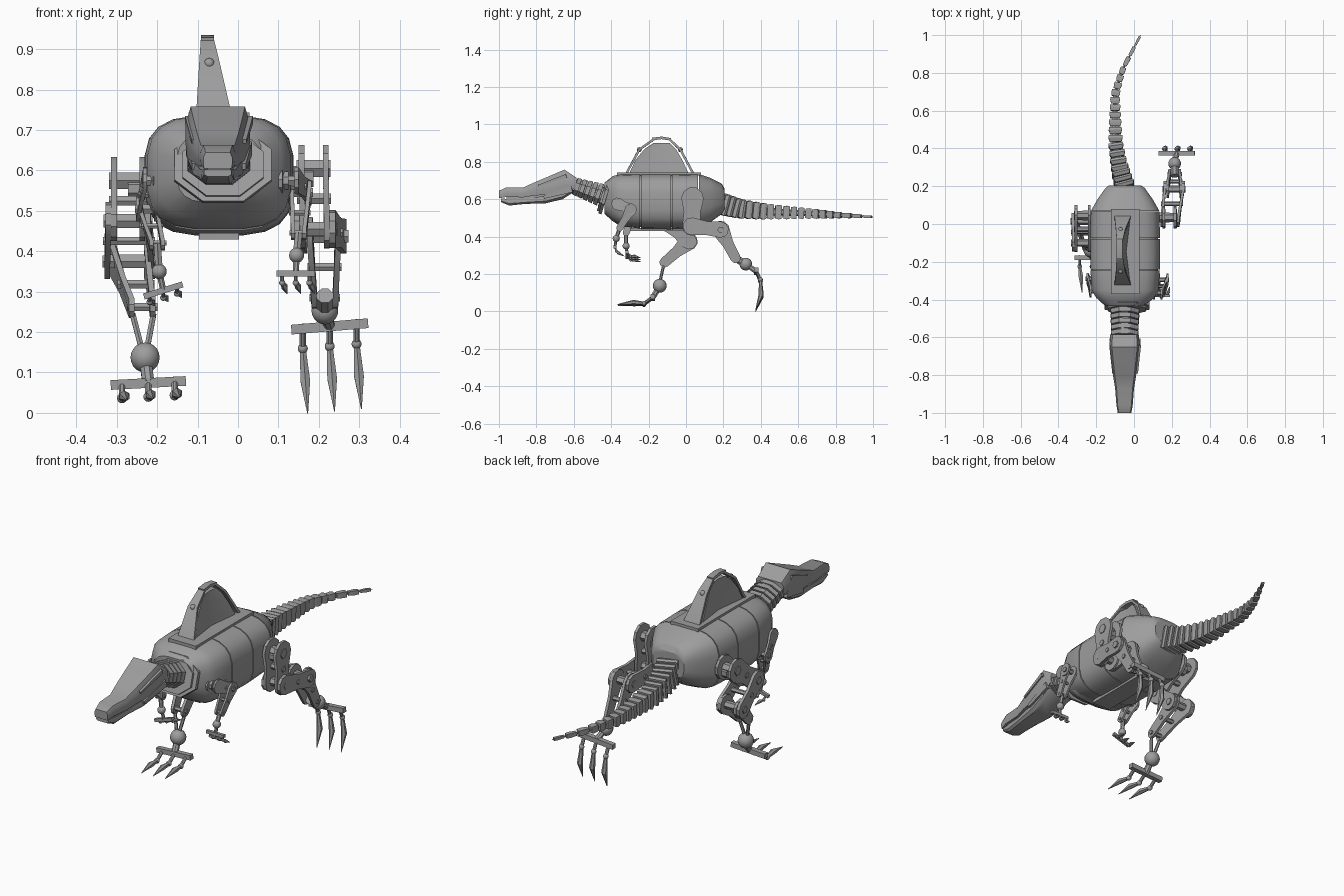
import bpy, bmesh, math
from mathutils import Vector as V

cube = bpy.data.objects.get("Cube")
if cube:
    bpy.data.objects.remove(cube)

steel = bpy.data.materials.new("grey steel")
steel.use_nodes = True
GREY = (0.34, 0.34, 0.34, 1)
steel.diffuse_color = GREY
steel.node_tree.nodes["Principled BSDF"].inputs["Base Color"].default_value = GREY
CX = -0.047  # centre line of body
made = []


def finish(name, bm):
    bmesh.ops.recalc_face_normals(bm, faces=bm.faces)
    me = bpy.data.meshes.new(name)
    bm.to_mesh(me)
    bm.free()
    me.materials.append(steel)
    ob = bpy.data.objects.new(name, me)
    bpy.context.collection.objects.link(ob)
    made.append(ob)
    return ob


def loft(name, rings):
    bm = bmesh.new()
    rows = [[bm.verts.new(p) for p in r] for r in rings]
    n = len(rows[0])
    for a, b in zip(rows, rows[1:]):
        for i in range(n):
            j = (i + 1) % n
            bm.faces.new((a[i], a[j], b[j], b[i]))
    bm.faces.new(rows[0])
    bm.faces.new(rows[-1])
    return finish(name, bm)


def tube(name, pts, sizes, sides=4, ref=(1, 0, 0)):
    """Sweep a polygon along pts; sizes are half extents along ref and across it."""
    pts = [V(p) for p in pts]
    rings = []
    for i, p in enumerate(pts):
        t = (pts[min(i + 1, len(pts) - 1)] - pts[max(i - 1, 0)]).normalized()
        s = V(ref)
        s = (s - t * s.dot(t)).normalized()
        u = t.cross(s)
        w, h = sizes[i] if isinstance(sizes, list) else sizes
        k = 1 / math.cos(math.pi / sides)
        angs = [math.tau * (q + 0.5) / sides for q in range(sides)]
        rings.append([p + s * w * k * math.cos(a) + u * h * k * math.sin(a) for a in angs])
    return loft(name, rings)


def rod(name, a, b, r, sides=8):
    ref = (0, 0, 1) if abs(a[0] - b[0]) > 0.7 * (V(a) - V(b)).length else (1, 0, 0)
    return tube(name, [a, b], (r, r), sides, ref)


def ball(name, c, r):
    bm = bmesh.new()
    bmesh.ops.create_uvsphere(bm, u_segments=14, v_segments=10, radius=r)
    bmesh.ops.translate(bm, verts=bm.verts, vec=c)
    return finish(name, bm)


def plate(name, a, b, ra, rb, th):
    """Dog-bone plate between 3D points a and b, with a slight waist."""
    a, b = V(a), V(b)
    ang = math.atan2(b.z - a.z, b.y - a.y)
    out = []
    for c, r, s in ((b, rb, -1), (a, ra, 1)):
        for k in range(6):
            f = ang + (math.pi if s > 0 else 0) - math.pi / 2 + math.pi * k / 5
            out.append(c + V((0, math.cos(f), math.sin(f))) * r)
        side = V((0, -math.sin(ang), math.cos(ang))) * -s
        out.append((a + b) / 2 + side * 0.4 * (ra + rb))
    return loft(name, [[p + V((d, 0, 0)) for p in out] for d in (-th, th)])


def link(name, a, b, ra, rb, da, db, th=0.007):
    """Two parallel plates joined by pivot pins, bolts and a middle rung."""
    a, b = V(a), V(b)
    for s, tag in ((-1, "right"), (1, "left")):
        plate(f"{name}_{tag}_plate", a + V((s * da, 0, 0)), b + V((s * db, 0, 0)), ra, rb, th)
    for c, r, d, tag in ((a, ra, da, "upper"), (b, rb, db, "lower"),
                         ((a + b) / 2, ra * 0.6, (da + db) / 2, "middle")):
        e = V((d + th * 1.7, 0, 0))
        rod(f"{name}_{tag}_pin", c - e, c + e, r * 0.35, 6)


def foot(name, centre, r, bar, half, tilt, toe, w):
    """Ankle ball, cross bar and three clawed toes; toe is a list of (y, z)."""
    ball(name + "_ball", centre, r)
    rod(name + "_stem", centre, bar, r * 0.4)
    c, e = V(bar), V((half, 0, tilt))
    tube(name + "_bar", [c - e, c + e], (w, w), 4, (0, 0, 1))
    for i in (-1, 0, 1):
        p = c + e * 0.7 * i
        path = [p] + [V((p.x + 0.006 * k, y, z + tilt * 0.7 * i)) for k, (y, z) in enumerate(toe)]
        for q, tag in ((p, "bar"), (path[1], "mid")):
            ball(f"{name}_{tag}_knuckle_{i + 2}", q, w * 1.05)
        rod(f"{name}_toe_{i + 2}", path[0], path[1], w * 0.65)
        tube(f"{name}_claw_{i + 2}", path[1:], [(w * .6, w * .6), (w, w), (w * .08, w * .08)], 6)


# Body shells, split by narrow seams over an inner core
def oval(y, w, lo, hi, x=CX, n=20, p=0.62):
    f = lambda v: math.copysign(abs(v) ** p, v)
    return [V((x + w * f(math.cos(a)), y, (lo + hi) / 2 + (hi - lo) / 2 * f(math.sin(a))))
            for a in (math.tau * (i + .5) / n for i in range(n))]


shells = {
    "chest": [(-.435, .105, .52, .69), (-.39, .155, .48, .725), (-.35, .178, .455, .735), (-.245, .185, .442, .737)],
    "belly": [(-.24, .185, .44, .737), (-.08, .186, .438, .737)],
    "waist": [(-.075, .186, .438, .737), (.065, .183, .445, .735)],
    "rump": [(.07, .182, .446, .735), (.13, .148, .475, .715), (.19, .105, .52, .685), (.205, .085, .54, .66)]}
for name, secs in shells.items():
    loft(name, [oval(*s) for s in secs])
loft("body_core", [oval(y, .175, .45, .728) for y in (-.34, .06)])

# Back saddle, belly strip and neck collar
tube("back_saddle", [(CX, -.37, .735), (CX, .08, .735)], (.075, .009))
tube("belly_keel", [(CX, -.3, .437), (CX, .03, .437)], (.05, .008))
for k, (w, h) in enumerate(((.12, .095), (.1, .08))):
    tube(f"neck_collar_{k + 1}", [(CX + .01, -.425 - .012 * k, .61), (CX + .01, -.442 - .012 * k, .615)], (w, h), 8)

# Sail: thin web with broad ribs before and behind it
loft("sail_web", [[V((xc + s * w * m, y, z)) for y, s, m in
                   ((y0, -1, 1), ((y0 + y1) / 2, -1, .5), (y1, -1, 1), (y1, 1, 1), ((y0 + y1) / 2, 1, .5), (y0, 1, 1))]
                  for z, y0, y1, xc, w in ((.735, -.305, .015, -.06, .04), (.81, -.27, -.02, -.066, .03),
                                           (.87, -.22, -.055, -.071, .02), (.9, -.175, -.085, -.075, .015))])
ribs = {"front": [(-.32, .735), (-.25, .865), (-.17, .922)], "rear": [(.04, .735), (-.03, .865), (-.09, .922)]}
for name, pts in ribs.items():
    widths = [(.044, .006), (.025, .006), (.016, .006)]
    tube(f"sail_{name}_rib", [(x, y, z) for x, (y, z) in zip((-.06, -.071, -.076), pts)], widths)
    ball(f"sail_{name}_knuckle", (-.071, *pts[1]), .013)
tube("sail_top_strut", [(-.076, -.18, .922), (-.076, -.13, .928), (-.076, -.08, .92)], (.016, .007))

# Ribbed neck
a, b = V((CX, -.425, .612)), V((CX - .003, -.595, .67))
rod("neck_core", a, b, .045)
for i in range(6):
    c, d = a.lerp(b, (i + .15) / 6), a.lerp(b, (i + .9) / 6)
    s = .078 - i * .001, .064 - i * .003
    tube(f"neck_ring_{i + 1}", [c, d], [s, (s[0] * .95, s[1] * .95)], 8)


# Head: skull and jaw with bevelled cross-sections
def slab(name, secs, top, bot):
    loft(name, [[V((CX - .003 + w * sx, y, lo + (hi - lo) * f)) for sx, f in
                 ((-bot, 0), (-1, .3), (-1, .65), (-top, 1), (top, 1), (1, .65), (1, .3), (bot, 0))]
                for y, lo, hi, w in secs])


slab("skull", [(-.585, .665, .715, .076), (-.65, .63, .758, .08), (-.72, .625, .728, .072), (-.81, .62, .69, .06),
               (-.87, .61, .663, .05), (-.96, .612, .663, .043), (-1, .605, .645, .036)], .84, .95)
slab("jaw", [(-.605, .635, .665, .066), (-.66, .6, .645, .07), (-.75, .578, .618, .06), (-.86, .575, .603, .046),
             (-.945, .566, .602, .04), (-.99, .585, .603, .034)], .95, .75)
tube("mouth_lining", [(CX, -.65, .63), (CX, -.96, .605)], [(.05, .015), (.028, .012)])
for s, side in ((-1, "right"), (1, "left")):
    tube(f"{side}_brow", [(CX + s * .074, -.64, .725), (CX + s * .062, -.79, .672)], [(.01, .01), (.006, .005)])
    tube(f"{side}_cheek", [(CX + s * .074, -.61, .655), (CX + s * .062, -.76, .61)], [(.008, .018), (.005, .008)])

# Tail: tapering blocks strung on a thin core
keys = [V(p) for p in ((-.047, .19, .575), (-.075, .29, .548), (-.097, .42, .535), (-.1, .56, .528),
                       (-.1, .69, .522), (-.06, .82, .515), (.035, 1, .505))]


def tail_at(t):
    t = min(max(t, 0), 1) * (len(keys) - 1)
    i = min(int(t), len(keys) - 2)
    return keys[i].lerp(keys[i + 1], t - i)


N = 20
tube("tail_core", keys, [(.028 * (1 - i / 6.3),) * 2 for i in range(7)], 6)
for i in range(N):
    r = .056 * (1 - i / N) ** .85 + .003
    p, q = tail_at(i / N), tail_at((i + .84) / N)
    tube(f"tail_block_{i + 1}", [p, p.lerp(q, .6), q], [(r * .72, r * .85), (r * .9, r), (r * .85, r * .9)])

# Legs: joints from hip to ankle, each with plate radius and half spacing
legs = {
    "left_leg": [((.187, .035, .605), .06, .03), ((.19, .03, .455), .056, .03),
                 ((.213, .185, .437), .048, .035), ((.215, .265, .285), .03, .026)],
    "right_leg": [((-.272, .045, .575), .058, .035), ((-.272, -.1, .475), .055, .035),
                  ((-.268, .015, .375), .048, .042), ((-.237, -.115, .262), .03, .026)]}
for name, js in legs.items():
    for (p, rp, dp), (q, rq, dq), part in zip(js, js[1:], ("thigh", "knee", "shin")):
        push = 0.014 if part == "knee" else 0
        link(f"{name}_{part}", p, q, rp * (.85 if push else 1), rq * .9, dp + push, dq + push)
    hip = js[0][0]
    rod(name + "_hip_axle", (CX, hip[1], hip[2] - .02), (hip[0], hip[1], hip[2] - .02), .026)

rod("left_ankle", (.215, .255, .29), (.215, .32, .253), .02)
foot("left_foot", (.215, .32, .253), .034, (.227, .375, .214), .095, .008, [(.398, .165), (.402, .085), (.372, .004)], .012)
for s in (-1, 1):
    rod(f"right_ankle_fork_{s + 2}", (-.235 + s * .026, -.12, .245), (-.232 + s * .008, -.138, .165), .007, 6)
foot("right_foot", (-.23, -.14, .137), .037, (-.222, -.178, .074), .093, .005, [(-.225, .04), (-.28, .045), (-.365, .035)], .012)

# Arms
arms = {
    "left_arm": [((.125, -.365, .575), .034, .02), ((.155, -.295, .545), .032, .022), ((.15, -.355, .445), .018, .014)],
    "right_arm": [((-.21, -.355, .575), .034, .02), ((-.225, -.29, .505), .032, .022), ((-.2, -.32, .42), .018, .014)]}
hands = {
    "left_arm": ((.145, -.373, .39), (.143, -.38, .345), 0, [(-.372, .322), (-.36, .312), (-.33, .295)]),
    "right_arm": ((-.195, -.32, .35), (-.185, -.315, .303), .015, [(-.295, .285), (-.275, .285), (-.24, .275)])}
for name, js in arms.items():
    for (p, rp, dp), (q, rq, dq), part in zip(js, js[1:], ("upper", "lower")):
        link(f"{name}_{part}", p, q, rp, rq, dp, dq, .005)
    s = js[0][0]
    rod(name + "_shoulder_axle", (CX, s[1], s[2]), s, .022)
    c, bar, tilt, toe = hands[name]
    rod(name + "_wrist", js[-1][0], c, .009, 6)
    foot(name + "_hand", c, .019, bar, .048, tilt, toe, .0075)

# Smooth rounded parts, keep hard edges crisp
bpy.ops.object.select_all(action="DESELECT")
for ob in made:
    ob.select_set(True)
bpy.context.view_layer.objects.active = made[0]
bpy.ops.object.shade_smooth_by_angle(angle=math.radians(30))
